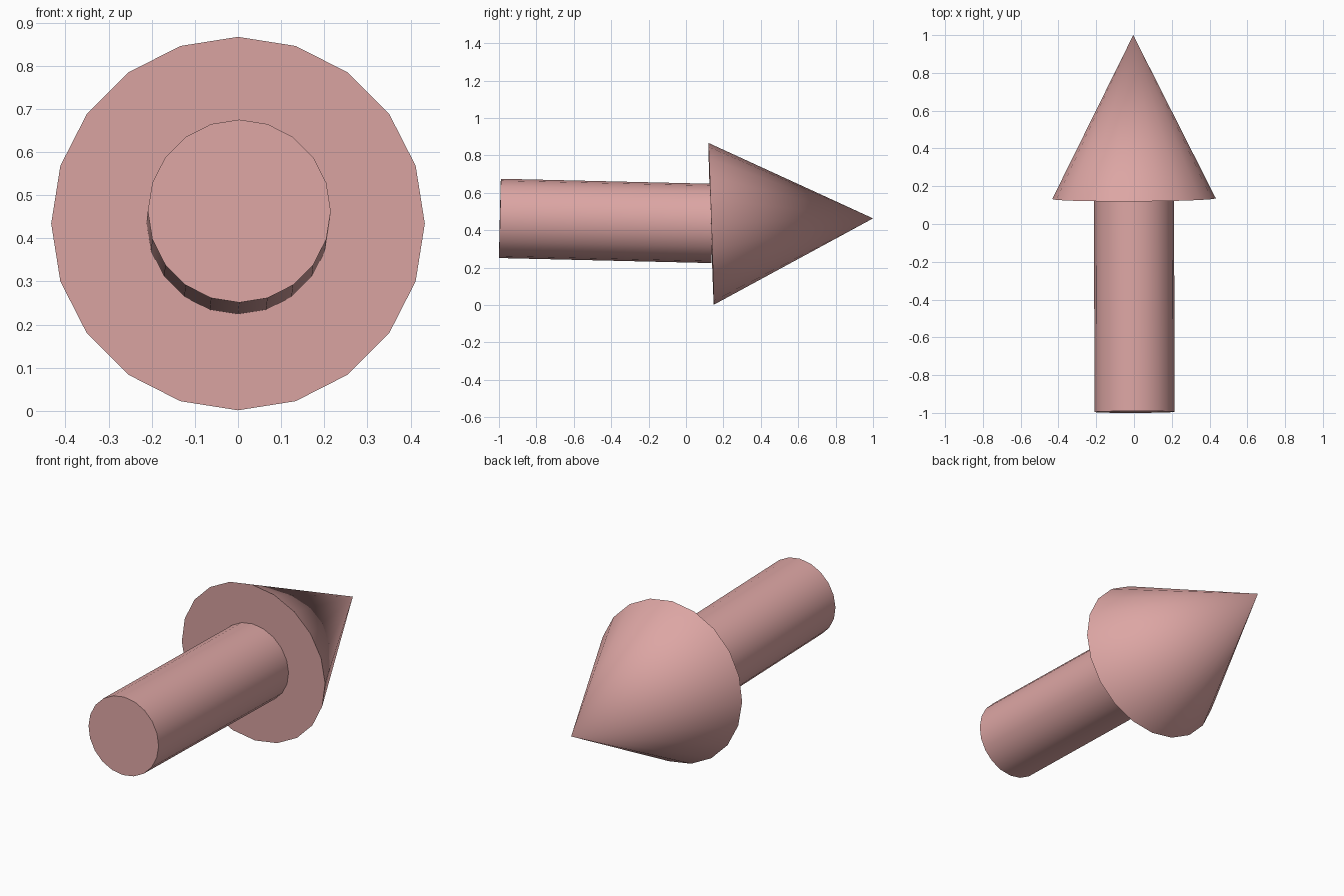
import bpy
import math
from mathutils import Vector

if "Cube" in bpy.data.objects:
    bpy.data.objects.remove(bpy.data.objects["Cube"])

SIDES = 20

pink = bpy.data.materials.new("pink")
pink.diffuse_color = (0.72, 0.38, 0.37, 1.0)
pink.use_nodes = True
pink.node_tree.nodes["Principled BSDF"].inputs["Base Color"].default_value = pink.diffuse_color


def tapered(name, start, end, r_start, r_end):
    """Round part running from start to end, with its own radius at each end."""
    a, b = Vector(start), Vector(end)
    axis = b - a
    bpy.ops.mesh.primitive_cone_add(
        vertices=SIDES, radius1=r_start, radius2=r_end, depth=axis.length,
        location=(a + b) / 2, rotation=axis.to_track_quat('Z', 'Y').to_euler())
    obj = bpy.context.object
    obj.name = name
    obj.data.materials.append(pink)
    bpy.ops.object.shade_smooth_by_angle(angle=math.radians(30))
    return obj


# Shaft, dipping slightly toward the head
tapered("arrow_shaft", (0.003, -0.995, 0.463), (0.0, 0.14, 0.436), 0.212, 0.212)

# Conical head, tilted slightly upward
tapered("arrow_head", (0.0, 0.134, 0.434), (-0.004, 1.0, 0.463), 0.433, 0.0)
